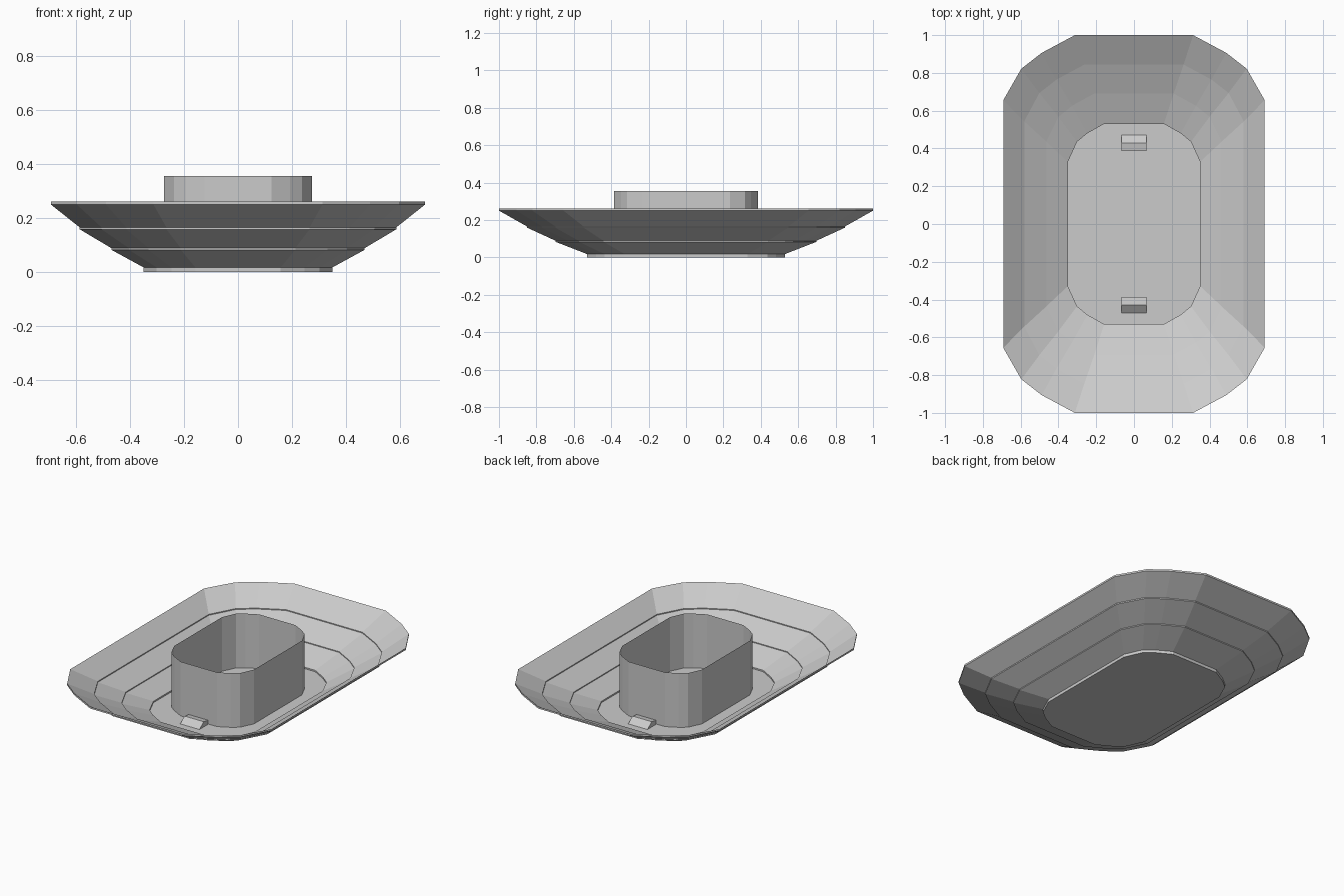
import bpy, bmesh

if "Cube" in bpy.data.objects:
    bpy.data.objects.remove(bpy.data.objects["Cube"])

grey = bpy.data.materials.new("light_grey")
grey.diffuse_color = (0.6, 0.6, 0.6, 1)
grey.use_nodes = True
grey.node_tree.nodes["Principled BSDF"].inputs["Base Color"].default_value = grey.diffuse_color


def outline(hx, hy):
    """Rounded rectangle with three facets per corner, counter-clockwise."""
    side = 0.62 + 0.035 * (hx - 0.35) / 0.34   # straight part of the long side
    corner = [(1.0, side), (0.862, 0.822), (0.706, 0.906), (0.452, 1.0)]
    q = [(x * hx, y * hy) for x, y in corner]
    half = q + [(-x, y) for x, y in reversed(q)]
    return half + [(-x, -y) for x, y in half]


def finish(name, bm, solid=True):
    if solid:
        bmesh.ops.recalc_face_normals(bm, faces=bm.faces)
    mesh = bpy.data.meshes.new(name)
    bm.to_mesh(mesh)
    bm.free()
    mesh.materials.append(grey)
    ob = bpy.data.objects.new(name, mesh)
    bpy.context.collection.objects.link(ob)
    return ob


def loft(name, sections, closed=False, caps=False):
    """Join outlines (half width, half length, z) in order."""
    bm = bmesh.new()
    rings = [[bm.verts.new((x, y, z)) for x, y in outline(hx, hy)]
             for hx, hy, z in sections]
    pairs = list(zip(rings, rings[1:]))
    if closed:
        pairs.append((rings[-1], rings[0]))
    for a, b in pairs:
        n = len(a)
        for i in range(n):
            j = (i + 1) % n
            bm.faces.new((a[i], a[j], b[j], b[i]))
    if caps:
        bm.faces.new(rings[0][::-1])
        bm.faces.new(rings[-1])
    return finish(name, bm, closed or caps)


# floor plate
loft("base_plate", [(0.35, 0.53, 0), (0.35, 0.53, 0.02)], caps=True)

# three flared sheets, each overlapping the one below
T = 0.011
for name, (x0, y0, z0), (x1, y1, z1) in [
        ("lower_wall", (0.35, 0.53, 0.018), (0.469, 0.697, 0.083)),
        ("middle_wall", (0.464, 0.691, 0.086), (0.586, 0.85, 0.159)),
        ("upper_wall", (0.581, 0.844, 0.162), (0.692, 1.0, 0.25))]:
    loft(name, [(x0, y0, z0), (x1, y1, z1), (x1, y1, z1 + T), (x0, y0, z0 + T)],
         closed=True)

# thin open tube standing in the middle
loft("centre_tube", [(0.274, 0.384, 0.001), (0.274, 0.384, 0.356)])

# wedge clips at both ends of the floor
PROFILE = [(0.475, 0.018), (0.43, 0.052), (0.387, 0.045), (0.387, 0.018)]
for name, side in (("front_clip", -1), ("back_clip", 1)):
    bm = bmesh.new()
    ends = [[bm.verts.new((x, side * y, z)) for y, z in PROFILE]
            for x in (-0.066, 0.066)]
    for e in ends:
        bm.faces.new(e)
    for i in range(4):
        j = (i + 1) % 4
        bm.faces.new((ends[0][i], ends[0][j], ends[1][j], ends[1][i]))
    finish(name, bm)
